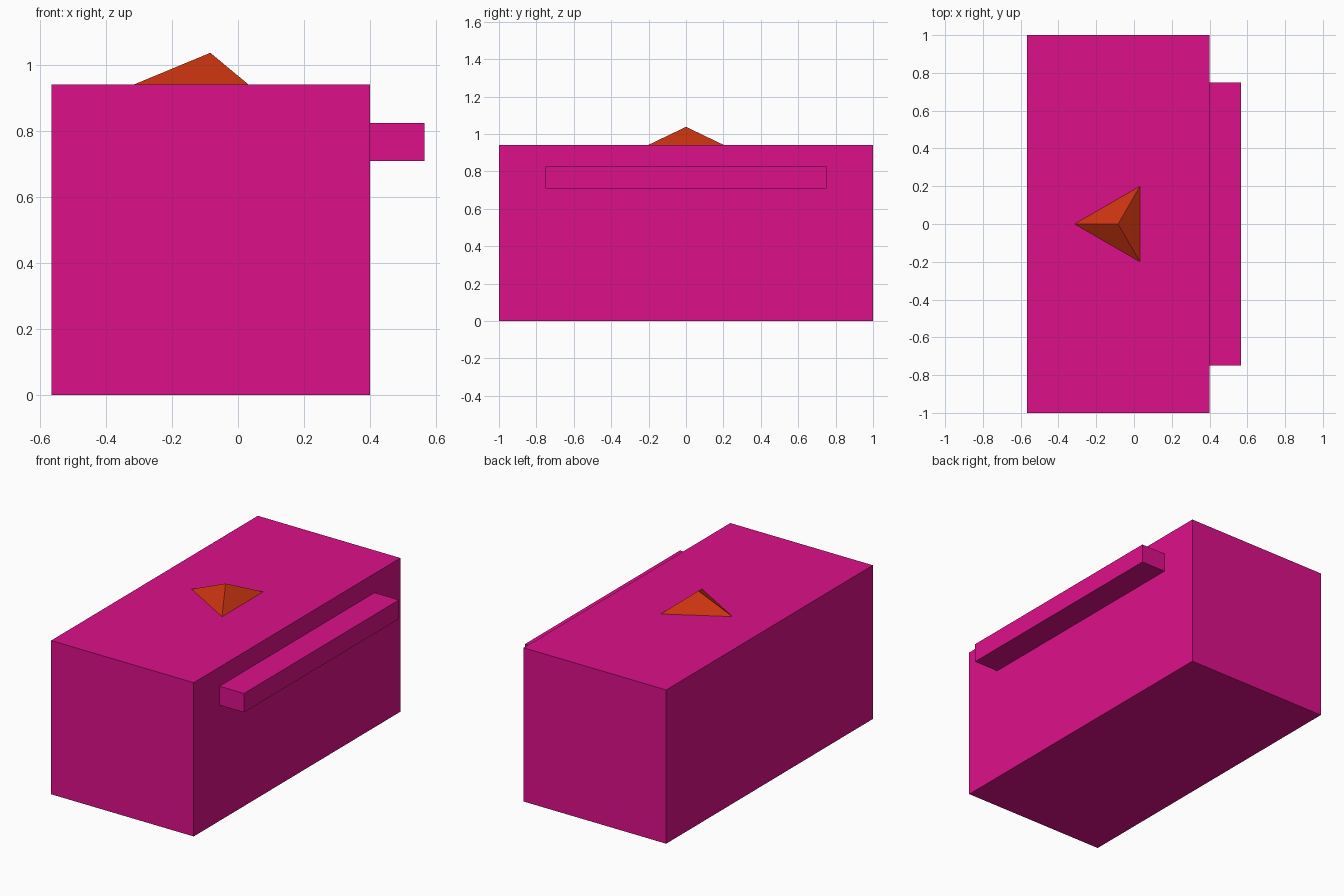
import bpy
import math

if "Cube" in bpy.data.objects:
    bpy.data.objects.remove(bpy.data.objects["Cube"])


def material(name, color):
    m = bpy.data.materials.new(name)
    m.diffuse_color = (*color, 1.0)
    m.use_nodes = True
    m.node_tree.nodes["Principled BSDF"].inputs["Base Color"].default_value = m.diffuse_color
    return m


def box(name, lo, hi, mat):
    centre = [(a + b) / 2 for a, b in zip(lo, hi)]
    bpy.ops.mesh.primitive_cube_add(size=1, location=centre)
    ob = bpy.context.object
    ob.name = name
    ob.scale = [b - a for a, b in zip(lo, hi)]
    bpy.ops.object.transform_apply(location=False, rotation=False, scale=True)
    ob.data.materials.append(mat)
    return ob


pink = material("pink", (0.723, 0.005, 0.254))
orange = material("orange", (0.58, 0.034, 0.005))

# Main block
TOP = 0.942
box("body", (-0.566, -1.0, 0.0), (0.40, 1.0, TOP), pink)

# Long bar handle on the right side
box("handle", (0.40, -0.75, 0.709), (0.566, 0.75, 0.825), pink)

# Three-sided pointer on top, one corner aimed at -x
HEIGHT = 0.096
bpy.ops.mesh.primitive_cone_add(vertices=3, radius1=0.231, radius2=0, depth=HEIGHT,
                                location=(-0.084, 0, TOP + HEIGHT / 2),
                                rotation=(0, 0, math.radians(90)))
pointer = bpy.context.object
pointer.name = "top_pointer"
pointer.data.materials.append(orange)
